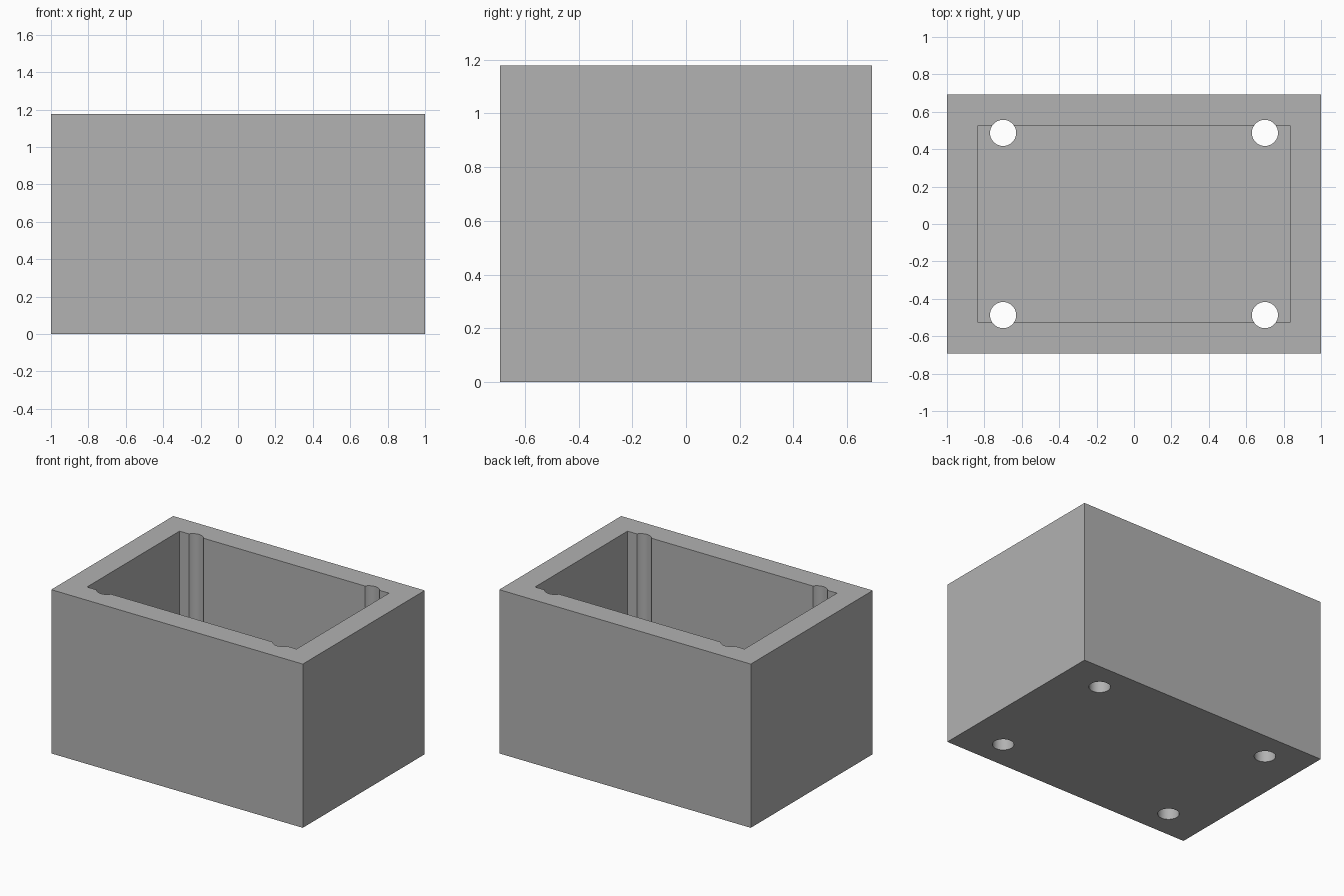
import bpy
import math

cube = bpy.data.objects.get("Cube")
if cube:
    bpy.data.objects.remove(cube, do_unlink=True)

WIDTH, DEPTH, HEIGHT = 2.0, 1.385, 1.177
WALL = 0.167
HOLE_X, HOLE_Y, HOLE_RADIUS = 0.7, 0.487, 0.07

# Single flat colour
grey = bpy.data.materials.new("plain_grey")
grey.use_nodes = True
grey.diffuse_color = (0.445, 0.445, 0.445, 1)
grey.node_tree.nodes["Principled BSDF"].inputs["Base Color"].default_value = grey.diffuse_color


def add_block(name, size, bottom):
    """Box centred on the z axis, standing on the given height."""
    bpy.ops.mesh.primitive_cube_add(size=1, location=(0, 0, bottom + size[2] / 2))
    block = bpy.context.object
    block.name = name
    block.scale = size
    bpy.ops.object.transform_apply(location=True, rotation=True, scale=True)
    block.data.materials.append(grey)
    return block


def cut(target, cutter):
    """Subtract the cutter from the target, then discard it."""
    cutter.hide_render = True
    mod = target.modifiers.new("cut", "BOOLEAN")
    mod.operation = "DIFFERENCE"
    mod.solver = "EXACT"
    mod.object = cutter
    bpy.ops.object.select_all(action="DESELECT")
    target.select_set(True)
    bpy.context.view_layer.objects.active = target
    bpy.ops.object.modifier_apply(modifier=mod.name)
    bpy.data.objects.remove(cutter, do_unlink=True)


# Outer box and open cavity
box = add_block("box_body", (WIDTH, DEPTH, HEIGHT), 0)
cut(box, add_block("cavity_cutter", (WIDTH - 2 * WALL, DEPTH - 2 * WALL, HEIGHT), WALL))

# Corner screw holes, running full height and notching the long walls
for sx in (-1, 1):
    for sy in (-1, 1):
        bpy.ops.mesh.primitive_cylinder_add(
            vertices=48, radius=HOLE_RADIUS, depth=HEIGHT * 2,
            location=(sx * HOLE_X, sy * HOLE_Y, HEIGHT / 2))
        hole = bpy.context.object
        hole.name = "hole_cutter"
        hole.data.materials.append(grey)
        cut(box, hole)

# Round hole walls, crisp box edges
bpy.ops.object.shade_smooth_by_angle(angle=math.radians(30))
